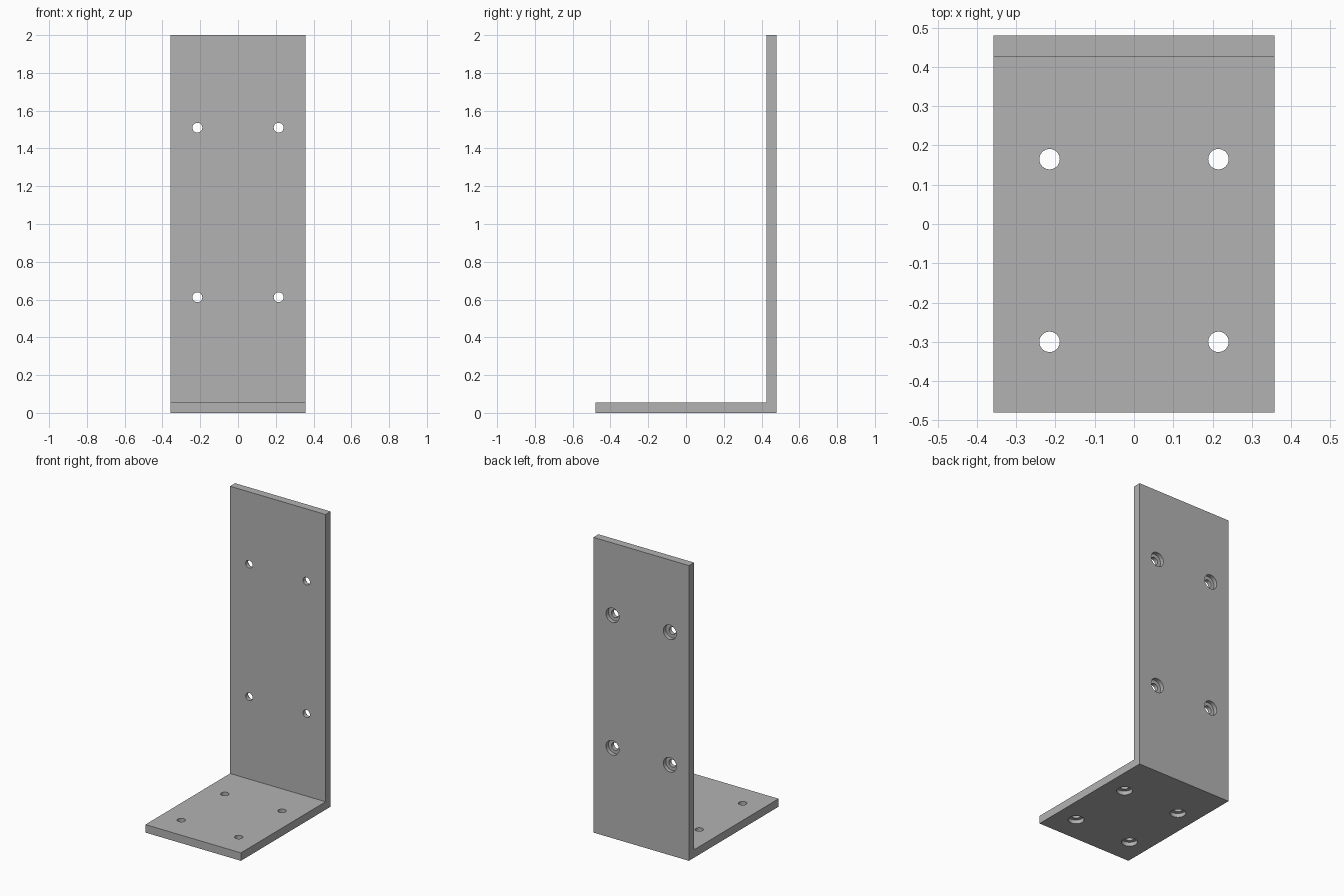
import bpy, bmesh, math
from mathutils import Matrix

if "Cube" in bpy.data.objects:
    bpy.data.objects.remove(bpy.data.objects["Cube"])

WIDTH, DEPTH, HEIGHT, THICK = 0.716, 0.96, 2.0, 0.054
HOLE_R, BORE_R, BORE_DEPTH = 0.026, 0.049, 0.027
SIDES = 32
HOLE_X = 0.215
BASE_Y = (-0.30, 0.165)
WALL_Z = (0.612, 1.51)

steel = bpy.data.materials.new("plain grey steel")
steel.use_nodes = True
grey = (0.45, 0.45, 0.45, 1)
steel.diffuse_color = grey
steel.node_tree.nodes["Principled BSDF"].inputs["Base Color"].default_value = grey


def add_object(name, bm):
    bmesh.ops.recalc_face_normals(bm, faces=bm.faces)
    mesh = bpy.data.meshes.new(name)
    bm.to_mesh(mesh)
    bm.free()
    mesh.materials.append(steel)
    obj = bpy.data.objects.new(name, mesh)
    bpy.context.collection.objects.link(obj)
    return obj


def add_stepped_drill(bm, matrix):
    """Wide bore then narrow hole, running inward along local z."""
    profile = [(BORE_R, -0.02), (BORE_R, BORE_DEPTH),
               (HOLE_R, BORE_DEPTH), (HOLE_R, THICK + 0.02)]
    rings = []
    for r, z in profile:
        ring = bmesh.ops.create_circle(bm, segments=SIDES, radius=r,
                                       matrix=matrix @ Matrix.Translation((0, 0, z)))
        rings.append(ring["verts"])
    for a, b in zip(rings, rings[1:]):
        for i in range(SIDES):
            j = (i + 1) % SIDES
            bm.faces.new((a[i], a[j], b[j], b[i]))
    bm.faces.new(rings[0])
    bm.faces.new(rings[-1])


# L-shaped bracket: side profile extruded across the width
bm = bmesh.new()
back, front = DEPTH / 2, -DEPTH / 2
outline = [(front, 0), (back, 0), (back, HEIGHT), (back - THICK, HEIGHT),
           (back - THICK, THICK), (front, THICK)]
side = bm.faces.new([bm.verts.new((-WIDTH / 2, y, z)) for y, z in outline])
ext = bmesh.ops.extrude_face_region(bm, geom=[side])
moved = [g for g in ext["geom"] if isinstance(g, bmesh.types.BMVert)]
bmesh.ops.translate(bm, verts=moved, vec=(WIDTH, 0, 0))
bracket = add_object("angle_bracket", bm)

# Counterbored screw holes, opening on the outer faces
bm = bmesh.new()
for x in (-HOLE_X, HOLE_X):
    for y in BASE_Y:
        add_stepped_drill(bm, Matrix.Translation((x, y, 0)))
    for z in WALL_Z:
        add_stepped_drill(bm, Matrix.Translation((x, back, z))
                          @ Matrix.Rotation(math.pi / 2, 4, "X"))
drills = add_object("screw_hole_cutter", bm)
drills.hide_render = True

cut = bracket.modifiers.new("screw holes", "BOOLEAN")
cut.operation = "DIFFERENCE"
cut.solver = "EXACT"
cut.object = drills

bpy.ops.object.select_all(action="DESELECT")
bracket.select_set(True)
bpy.context.view_layer.objects.active = bracket
bpy.ops.object.modifier_apply(modifier=cut.name)
bpy.data.objects.remove(drills)
bpy.ops.object.shade_smooth_by_angle(angle=math.radians(30))
